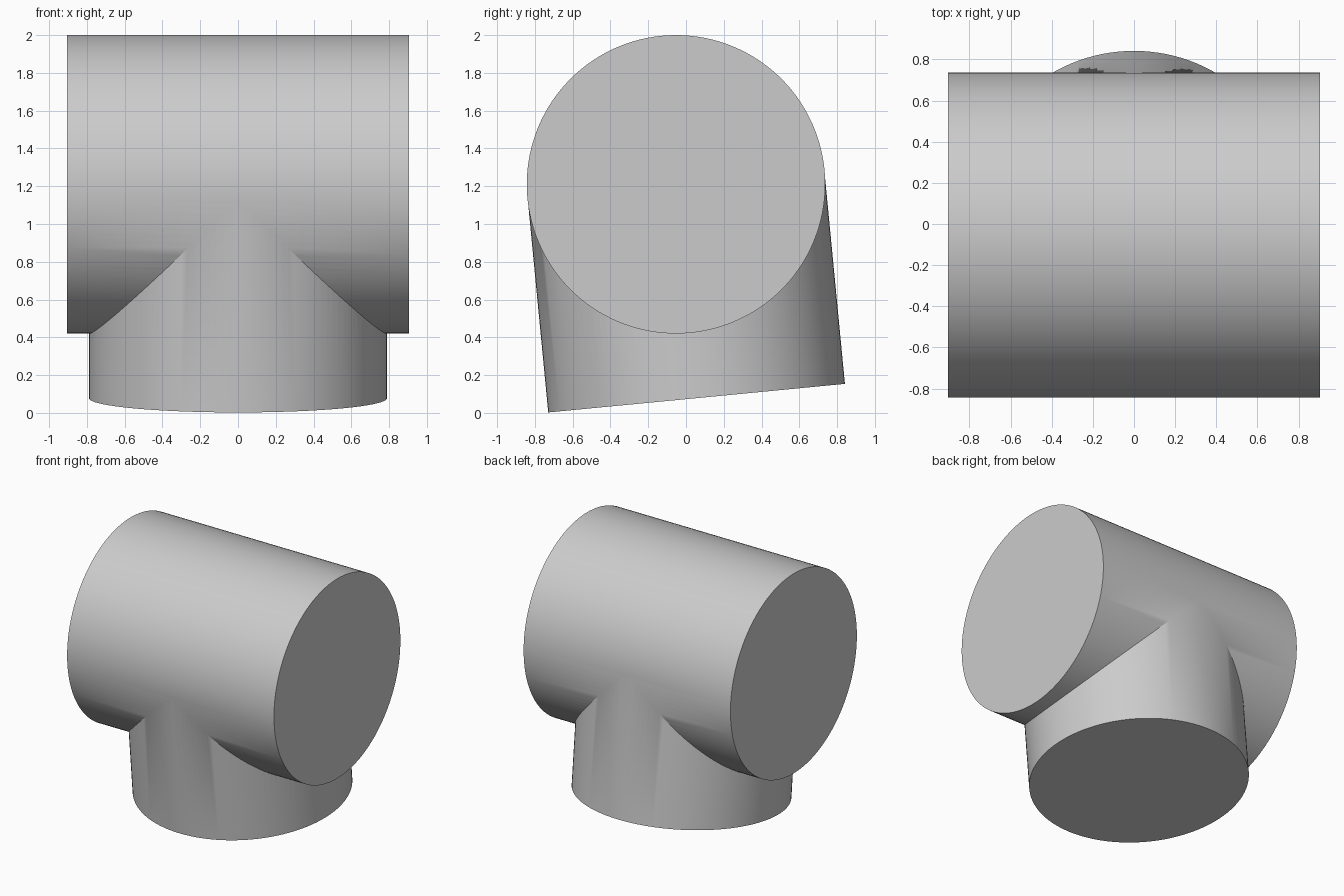
import bpy
from math import atan2
from mathutils import Vector

cube = bpy.data.objects.get("Cube")
if cube:
    bpy.data.objects.remove(cube, do_unlink=True)

# Single grey material
grey = bpy.data.materials.new("plain grey")
grey.use_nodes = True
colour = (0.6, 0.6, 0.6, 1)
grey.diffuse_color = colour
grey.node_tree.nodes["Principled BSDF"].inputs["Base Color"].default_value = colour

RADIUS = 0.79


def cylinder_between(name, start, end, radius):
    """Capped cylinder whose axis runs from start to end."""
    axis = end - start
    bpy.ops.mesh.primitive_cylinder_add(
        vertices=128, radius=radius, depth=axis.length, location=(start + end) / 2)
    obj = bpy.context.object
    obj.name = name
    obj.rotation_euler = Vector((0, 0, 1)).rotation_difference(axis).to_euler()
    obj.data.materials.append(grey)
    return obj


# Horizontal run of the tee
centre = Vector((0, -0.053, 1.21))
half_length = Vector((0.905, 0, 0))
run = cylinder_between("tee_body", centre - half_length, centre + half_length, RADIUS)

# Tilted branch, from its lower end up to the axis of the run
foot = Vector((0, 0.056, 0.078))
branch = cylinder_between("branch_cutter", foot, centre, RADIUS - 0.001)
branch.hide_render = True

# Join both into one closed solid
union = run.modifiers.new("join_branch", "BOOLEAN")
union.operation = "UNION"
union.solver = "EXACT"
union.object = branch
bpy.context.view_layer.objects.active = run
bpy.ops.object.select_all(action="DESELECT")
run.select_set(True)
bpy.ops.object.modifier_apply(modifier=union.name)
bpy.data.objects.remove(branch, do_unlink=True)

# Smooth walls, sharp rims and seam
bpy.ops.object.shade_smooth_by_angle(angle=0.5)
